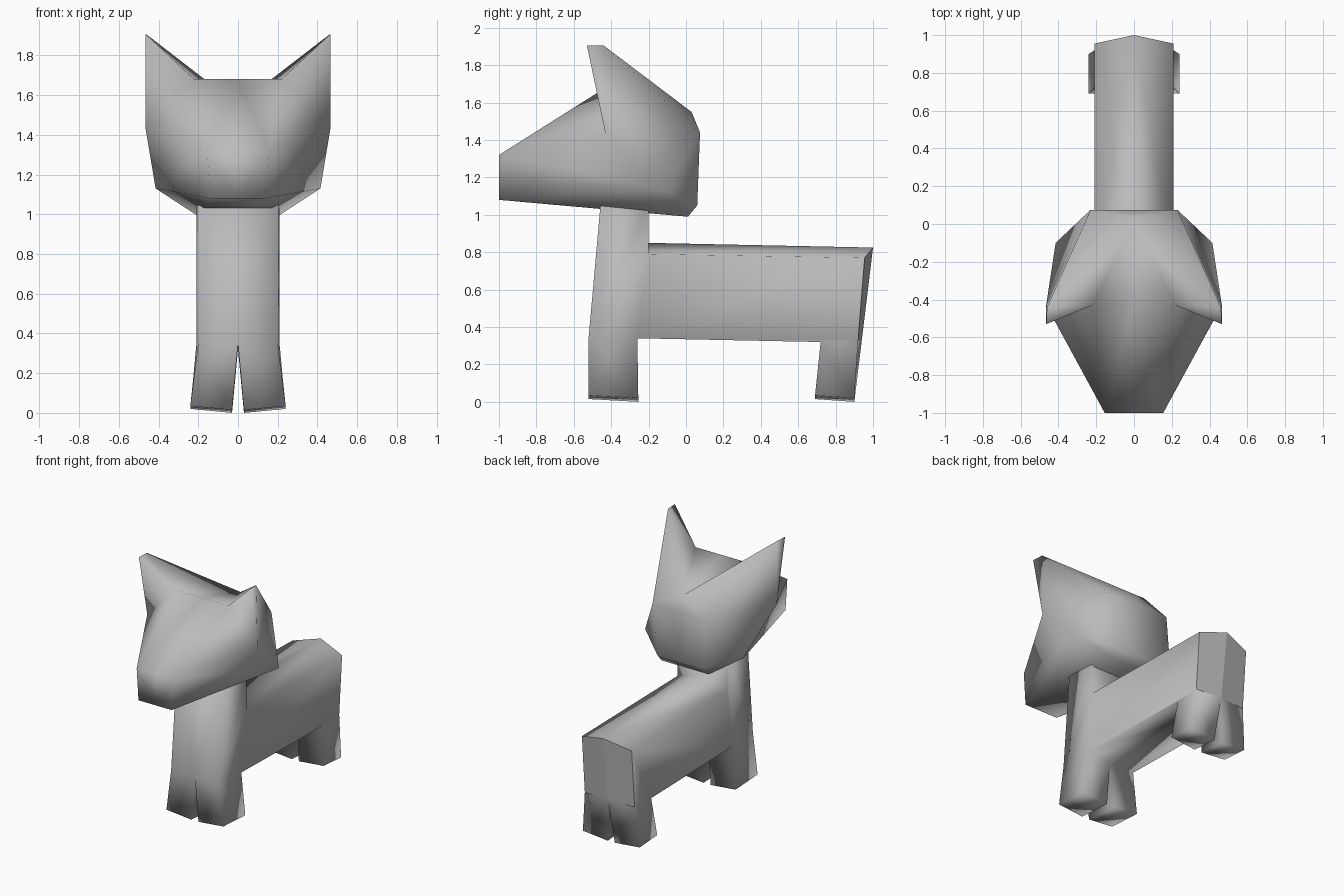
import bpy
import bmesh
from mathutils import Vector

cube = bpy.data.objects.get("Cube")
if cube:
    bpy.data.objects.remove(cube, do_unlink=True)

grey = bpy.data.materials.new("plain grey")
grey.use_nodes = True
colour = (0.5, 0.5, 0.5, 1)
grey.diffuse_color = colour
grey.node_tree.nodes["Principled BSDF"].inputs["Base Color"].default_value = colour


def mirrored_part(name, points, faces, flat=()):
    """Build both halves from named points of the left half, welded at the middle."""
    bm = bmesh.new()
    for side in (1, -1):
        verts = {k: bm.verts.new((side * x, y, z)) for k, (x, y, z) in points.items()}
        for text in faces:
            face = bm.faces.new([verts[k] for k in text.split()])
            face.smooth = text not in flat
            face.material_index = 0
    bmesh.ops.remove_doubles(bm, verts=bm.verts, dist=0.001)
    bmesh.ops.recalc_face_normals(bm, faces=bm.faces)
    for face in bm.faces:
        if not face.smooth:
            for edge in face.edges:
                edge.smooth = False
    mesh = bpy.data.meshes.new(name)
    bm.to_mesh(mesh)
    bm.free()
    mesh.materials.append(grey)
    obj = bpy.data.objects.new(name, mesh)
    bpy.context.collection.objects.link(obj)
    return obj


# Body: neck column, long torso and four short splayed legs
body = {
    "neck_front": (.20, -.455, 1.08), "neck_front_mid": (0, -.455, 1.08),
    "neck_back": (.21, -.20, 1.06), "neck_back_mid": (0, -.20, 1.06),
    "chest": (.20, -.52, .35), "chest_mid": (0, -.52, .35),
    "shoulder": (.21, -.20, .79), "shoulder_mid": (0, -.20, .85),
    "rump": (.21, .955, .77), "rump_mid": (0, 1, .825),
    "seat": (.21, .92, .33), "seat_mid": (0, .94, .33),
    "belly": (.21, -.26, .34), "belly_mid": (0, -.26, .34),
    "groin": (.21, .72, .32), "groin_mid": (0, .72, .32),
}
# Feet: four bottom corners for each leg
for leg, front, back in (("fore", -.52, -.255), ("hind", .69, .90)):
    body[leg + "_toe_out"] = (.24, front, .035)
    body[leg + "_toe_in"] = (.03, front, .015)
    body[leg + "_heel_out"] = (.24, back, .02)
    body[leg + "_heel_in"] = (.03, back, 0)

body_faces = [
    "neck_front neck_front_mid chest_mid chest",
    "neck_front chest belly shoulder neck_back",
    "neck_back shoulder shoulder_mid neck_back_mid",
    "neck_front neck_back neck_back_mid neck_front_mid",
    "shoulder rump rump_mid shoulder_mid",
    "shoulder belly groin seat rump",
    "belly belly_mid groin_mid groin",
    "rump seat seat_mid rump_mid",
]
for leg, front, back in (("fore", "chest", "belly"), ("hind", "groin", "seat")):
    body_faces += [
        f"{front} {front}_mid {leg}_toe_in {leg}_toe_out",
        f"{back} {back}_mid {leg}_heel_in {leg}_heel_out",
        f"{front} {back} {leg}_heel_out {leg}_toe_out",
        f"{front}_mid {back}_mid {leg}_heel_in {leg}_toe_in",
        f"{leg}_toe_out {leg}_toe_in {leg}_heel_in {leg}_heel_out",
    ]
mirrored_part("body", body, body_faces, flat=("rump seat seat_mid rump_mid",))

# Head: tapering muzzle, wide cheeks and two pointed ears
head = {
    "nose_top": (.155, -1, 1.32), "nose_top_mid": (0, -1, 1.32),
    "nose_low": (.14, -1, 1.08), "nose_low_mid": (0, -1, 1.08),
    "brow": (.22, -.43, 1.68), "brow_mid": (0, -.43, 1.68),
    "ear_base": (.465, -.43, 1.43),
    "ear_tip": (.465, -.53, 1.905), "ear_tip_back": (.46, -.44, 1.905),
    "crown": (0, .03, 1.55),
    "back": (.23, .075, 1.44), "back_mid": (0, .075, 1.44),
    "nape": (.20, .06, 1.05), "nape_mid": (0, .06, 1.05),
    "throat": (.20, .01, .99), "throat_mid": (0, .01, .99),
    "jaw": (.415, -.10, 1.13),
}
head_faces = [
    "nose_top nose_top_mid nose_low_mid nose_low",
    "nose_top brow brow_mid nose_top_mid",
    "nose_top ear_base brow",
    "nose_top nose_low jaw ear_base",
    "nose_low throat jaw",
    "nose_low nose_low_mid throat_mid throat",
    "brow ear_base ear_tip",
    "brow ear_tip ear_tip_back",
    "brow ear_tip_back crown",
    "brow crown brow_mid",
    "ear_tip ear_base ear_tip_back",
    "ear_tip_back ear_base back",
    "ear_tip_back back crown",
    "ear_base jaw back",
    "back jaw nape",
    "nape jaw throat",
    "crown back back_mid",
    "back nape nape_mid back_mid",
    "nape throat throat_mid nape_mid",
]
mirrored_part("head", head, head_faces)
